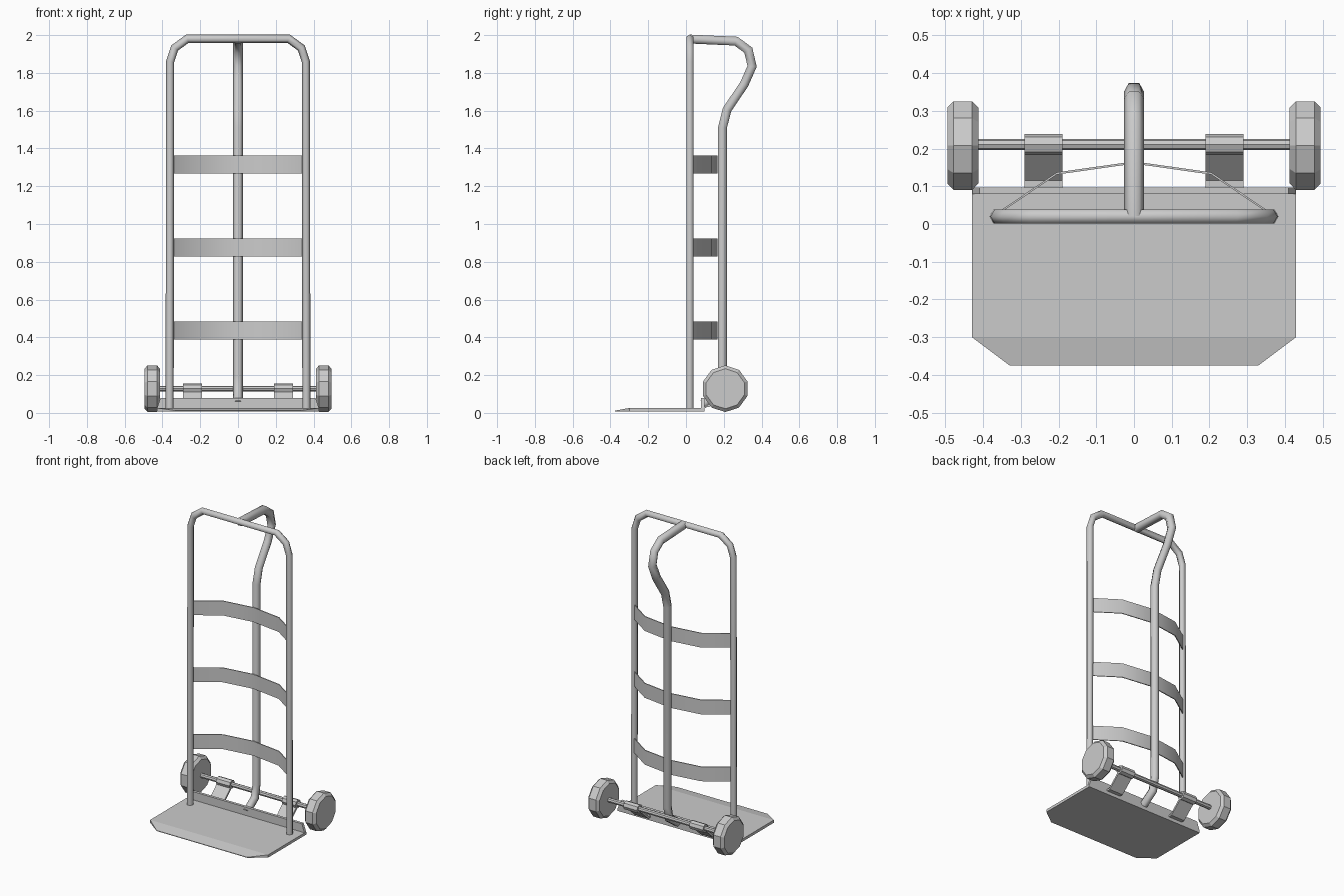
import bpy, bmesh
from math import sin, cos, pi
from mathutils import Vector

if "Cube" in bpy.data.objects:
    bpy.data.objects.remove(bpy.data.objects["Cube"])


def finish(name, bm, smooth=None):
    bmesh.ops.recalc_face_normals(bm, faces=bm.faces)
    me = bpy.data.meshes.new(name)
    bm.to_mesh(me)
    bm.free()
    ob = bpy.data.objects.new(name, me)
    bpy.context.collection.objects.link(ob)
    if smooth:
        bpy.ops.object.select_all(action='DESELECT')
        bpy.context.view_layer.objects.active = ob
        ob.select_set(True)
        bpy.ops.object.shade_smooth_by_angle(angle=smooth)
    return ob


def loft(name, rings, smooth=None):
    """Skin a list of equal-sized vertex rings and cap both ends."""
    bm = bmesh.new()
    vs = [[bm.verts.new(p) for p in ring] for ring in rings]
    n = len(vs[0])
    for a, b in zip(vs, vs[1:]):
        for i in range(n):
            j = (i + 1) % n
            bm.faces.new((a[i], a[j], b[j], b[i]))
    bm.faces.new(vs[0])
    bm.faces.new(vs[-1])
    return finish(name, bm, smooth)


def tube(name, pts, normal, r, phase=0.0, n=6):
    """Mitred tube along a planar path; normal is the path plane's normal."""
    pts = [Vector(p) for p in pts]
    normal = Vector(normal)
    rings = []
    for k, p in enumerate(pts):
        d_in = (p - pts[max(k - 1, 0)]).normalized()
        d_out = (pts[min(k + 1, len(pts) - 1)] - p).normalized()
        t = (d_in + d_out).normalized()
        side = normal.cross(t) / max(t.dot(d_in), t.dot(d_out))
        rings.append([p + normal * r * cos(phase + 2 * pi * i / n)
                      + side * r * sin(phase + 2 * pi * i / n) for i in range(n)])
    return loft(name, rings, 1.1)


def lathe_x(name, profile, cy, cz, n):
    """Round part about an x axis from (x, radius) pairs, one corner up."""
    return loft(name, [[(x, cy + r * sin(2 * pi * i / n), cz + r * cos(2 * pi * i / n))
                        for i in range(n)] for x, r in profile])


# U-shaped main frame
half = [(0.362, 0.02), (0.359, 1.86), (0.335, 1.932), (0.268, 1.981)]
path = [(-x, 0.02, z) for x, z in half] + [(x, 0.02, z) for x, z in reversed(half)]
tube("main_frame", path, (0, 1, 0), 0.0215, pi / 6)

# Central spine that curls over into the handle
spine = [(0.02, 1.979), (0.265, 1.968), (0.33, 1.92), (0.35, 1.835), (0.308, 1.74),
         (0.217, 1.605), (0.193, 1.51), (0.193, 0.19), (0.175, 0.105), (0.09, 0.045)]
tube("spine_handle", [(0, y, z) for y, z in spine], (1, 0, 0), 0.027)

# Curved cross slats
bow = [(-0.355, 0.032), (-0.205, 0.134), (0, 0.163), (0.205, 0.134), (0.355, 0.032)]
for k, z in enumerate((0.388, 0.828, 1.268)):
    loft(f"cross_slat_{k + 1}",
         [[(x, y - 0.003, z), (x, y + 0.003, z), (x, y + 0.003, z + 0.095),
           (x, y - 0.003, z + 0.095)] for x, y in bow], 0.7)

# Toe plate with clipped corners and tapered front edge
rows = [(-0.375, 0.33, 0.012), (-0.3, 0.43, 0.026), (0.097, 0.43, 0.026)]
loft("toe_plate", [[(-w, y, 0.008), (w, y, 0.008), (w, y, top), (-w, y, top)]
                   for y, w, top in rows])

# Upright lip at the back of the plate
loft("plate_lip", [[(-0.43, y, 0.02), (0.43, y, 0.02), (0.41, y, 0.08), (-0.41, y, 0.08)]
                   for y in (0.079, 0.097)])

# Axle
AY, AZ = 0.208, 0.128
lathe_x("axle", [(-0.425, 0.015), (0.425, 0.015)], AY + 0.003, AZ, 8)

# Wheels and axle brackets on both sides
for side, s in (("left", -1), ("right", 1)):
    lathe_x(f"wheel_{side}", [(s * 0.413, 0.106), (s * 0.429, 0.1235),
                              (s * 0.479, 0.1235), (s * 0.495, 0.106)], AY, AZ, 10)
    lathe_x(f"axle_sleeve_{side}", [(s * 0.19, 0.028), (s * 0.29, 0.028)], AY + 0.003, AZ, 8)
    strip = [(0.092, 0.042), (0.116, 0.042), (0.2, 0.12), (0.208, 0.108),
             (0.121, 0.03), (0.092, 0.03)]
    loft(f"axle_bracket_{side}", [[(s * x, y, z) for y, z in strip] for x in (0.19, 0.29)])
